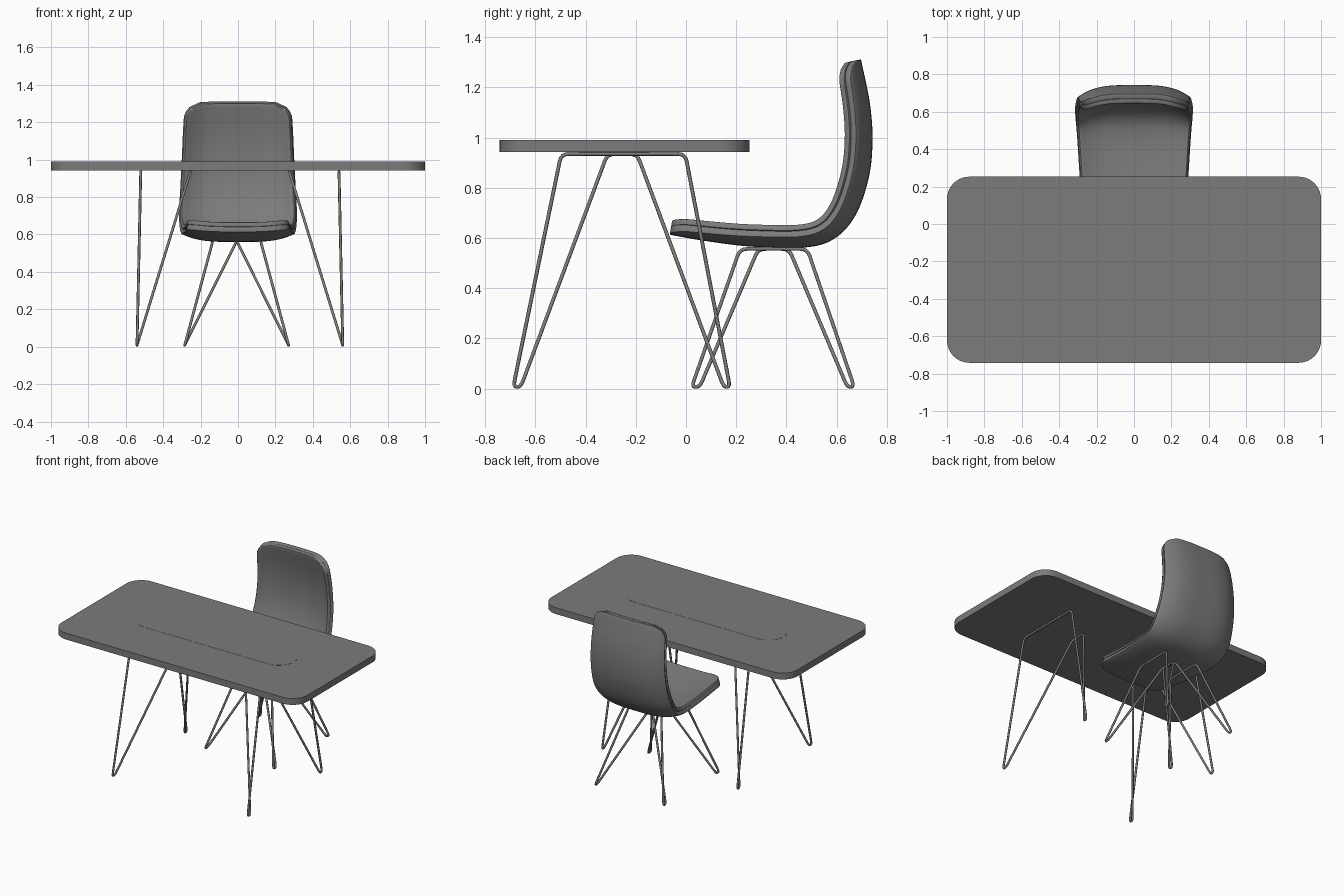
import bpy, bmesh, math
from mathutils import Vector

if "Cube" in bpy.data.objects:
    bpy.data.objects.remove(bpy.data.objects["Cube"], do_unlink=True)

GREY = (0.2, 0.2, 0.2, 1.0)
grey = bpy.data.materials.new("mid_grey")
grey.use_nodes = True
grey.diffuse_color = GREY
grey.node_tree.nodes["Principled BSDF"].inputs["Base Color"].default_value = GREY


def add_object(name, data):
    ob = bpy.data.objects.new(name, data)
    bpy.context.collection.objects.link(ob)
    data.materials.append(grey)
    return ob


def activate(ob):
    bpy.ops.object.select_all(action="DESELECT")
    ob.select_set(True)
    bpy.context.view_layer.objects.active = ob


def smooth(ob, angle=35):
    activate(ob)
    bpy.ops.object.shade_smooth_by_angle(angle=math.radians(angle))


def rounded_slab(name, half_x, half_y, centre_y, z0, z1, radius, steps=10):
    """Flat board with round corners in plan."""
    bm = bmesh.new()
    ring = []
    for q, (sx, sy) in enumerate([(1, 1), (-1, 1), (-1, -1), (1, -1)]):
        for k in range(steps + 1):
            a = (q + k / steps) * math.pi / 2
            ring.append(bm.verts.new((sx * (half_x - radius) + radius * math.cos(a),
                                      centre_y + sy * (half_y - radius) + radius * math.sin(a), z0)))
    bmesh.ops.remove_doubles(bm, verts=ring, dist=1e-5)
    base = bm.faces.new(bm.verts)
    top = bmesh.ops.extrude_face_region(bm, geom=[base])["geom"]
    bmesh.ops.translate(bm, vec=(0, 0, z1 - z0),
                        verts=[g for g in top if isinstance(g, bmesh.types.BMVert)])
    bmesh.ops.recalc_face_normals(bm, faces=bm.faces)
    me = bpy.data.meshes.new(name)
    bm.to_mesh(me)
    bm.free()
    ob = add_object(name, me)
    smooth(ob)
    return ob


def wire_loop(name, corners, wire=0.0075, fillet=0.03):
    """Closed bent rod through the corners, each corner rounded."""
    pts = []
    n = len(corners)
    for i in range(n):
        p, prev, nxt = (Vector(corners[j % n]) for j in (i, i - 1, i + 1))
        a, b = prev - p, nxt - p
        start = p + a.normalized() * min(fillet, a.length * 0.4)
        end = p + b.normalized() * min(fillet, b.length * 0.4)
        for k in range(5):
            t = k / 4
            pts.append((1 - t) ** 2 * start + 2 * t * (1 - t) * p + t * t * end)
    cu = bpy.data.curves.new(name, "CURVE")
    cu.dimensions = "3D"
    cu.bevel_depth = wire
    cu.bevel_resolution = 2
    sp = cu.splines.new("POLY")
    sp.points.add(len(pts) - 1)
    for sp_pt, co in zip(sp.points, pts):
        sp_pt.co = (*co, 1)
    sp.use_cyclic_u = True
    ob = add_object(name, cu)
    activate(ob)
    bpy.ops.object.convert(target="MESH")
    smooth(bpy.context.object, 60)


def leg_pair(name, x_foot, x_outer, x_inner, feet, outer, inner, z_top):
    """One wire forming a front and a rear hairpin leg on one side."""
    z0 = 0.0075
    wire_loop(name, [
        (x_foot, feet[0], z0), (x_outer, outer[0], z_top),
        (x_outer, outer[1], z_top), (x_foot, feet[3], z0),
        (x_foot, feet[2], z0), (x_inner, inner[1], z_top),
        (x_inner, inner[0], z_top), (x_foot, feet[1], z0)])


# Table
rounded_slab("table_top", 1.0, 0.4975, -0.2445, 0.943, 0.99, 0.12)
rounded_slab("table_inlay", 0.627, 0.125, -0.242, 0.985, 0.991, 0.1249)
for side, s in (("left", 1), ("right", -1)):
    leg_pair(f"table_legs_{side}", 0.01 + s * 0.55, 0.01 + s * 0.53, 0.01 + s * 0.265,
             (-0.688, -0.658, 0.15, 0.175), (-0.497, -0.003), (-0.313, -0.195), 0.935)

# Chair legs
for side, s in (("left", 1), ("right", -1)):
    leg_pair(f"chair_legs_{side}", -0.007 + s * 0.278, -0.007 + s * 0.13, -0.007 + s * 0.004,
             (0.023, 0.055, 0.642, 0.67), (0.215, 0.483), (0.288, 0.41), 0.557)

# Chair shell: centre profile as (y, z, half width, rim lift)
PROFILE = [(-0.065, 0.613, 0.275, 0.02), (0.08, 0.588, 0.282, 0.03), (0.26, 0.566, 0.293, 0.04),
           (0.47, 0.562, 0.306, 0.045), (0.59, 0.597, 0.314, 0.055), (0.675, 0.69, 0.317, 0.065),
           (0.728, 0.84, 0.31, 0.068), (0.743, 0.99, 0.303, 0.066), (0.732, 1.14, 0.297, 0.063),
           (0.697, 1.312, 0.288, 0.055)]


def catmull(points, steps=8):
    pts = [Vector(p) for p in points]
    pts = [2 * pts[0] - pts[1]] + pts + [2 * pts[-1] - pts[-2]]
    out = []
    for a, b, c, d in zip(pts, pts[1:], pts[2:], pts[3:]):
        for k in range(steps):
            t = k / steps
            out.append(0.5 * (2 * b + (c - a) * t + (2 * a - 5 * b + 4 * c - d) * t ** 2
                              + (3 * b - a - 3 * c + d) * t ** 3))
    return out + [pts[-2]]


def curved_sheet(name, offset, thickness, shrink, corner=0.085, columns=28):
    rows = catmull(PROFILE)
    run = [0.0]
    for p, q in zip(rows, rows[1:]):
        run.append(run[-1] + (q - p).xy.length)
    bm = bmesh.new()
    grid = []
    for i, p in enumerate(rows):
        tan = (rows[min(i + 1, len(rows) - 1)] - rows[max(i - 1, 0)]).xy.normalized()
        normal = Vector((-tan.y, tan.x))
        d = min(run[i], run[-1] - run[i], corner)
        half = p.z - shrink - corner + math.sqrt(corner ** 2 - (corner - d) ** 2)
        line = []
        for j in range(columns + 1):
            x = half * (2 * j / columns - 1)
            lift = p.w * abs(x / p.z) ** 3.5
            yz = p.xy + normal * (offset + lift)
            line.append(bm.verts.new((x, yz.x, yz.y)))
        grid.append(line)
    for a, b in zip(grid, grid[1:]):
        for j in range(columns):
            bm.faces.new((a[j], a[j + 1], b[j + 1], b[j]))
    me = bpy.data.meshes.new(name)
    bm.to_mesh(me)
    bm.free()
    ob = add_object(name, me)
    solid = ob.modifiers.new("thickness", "SOLIDIFY")
    solid.thickness = thickness
    solid.offset = 1
    bevel = ob.modifiers.new("soft_edge", "BEVEL")
    bevel.width = 0.006
    bevel.segments = 2
    bevel.limit_method = "ANGLE"
    bevel.angle_limit = math.radians(50)
    activate(ob)
    for m in ("thickness", "soft_edge"):
        bpy.ops.object.modifier_apply(modifier=m)
    smooth(ob)


curved_sheet("chair_shell", 0.0, 0.03, 0.0)
curved_sheet("chair_cushion", 0.029, 0.025, 0.004)
